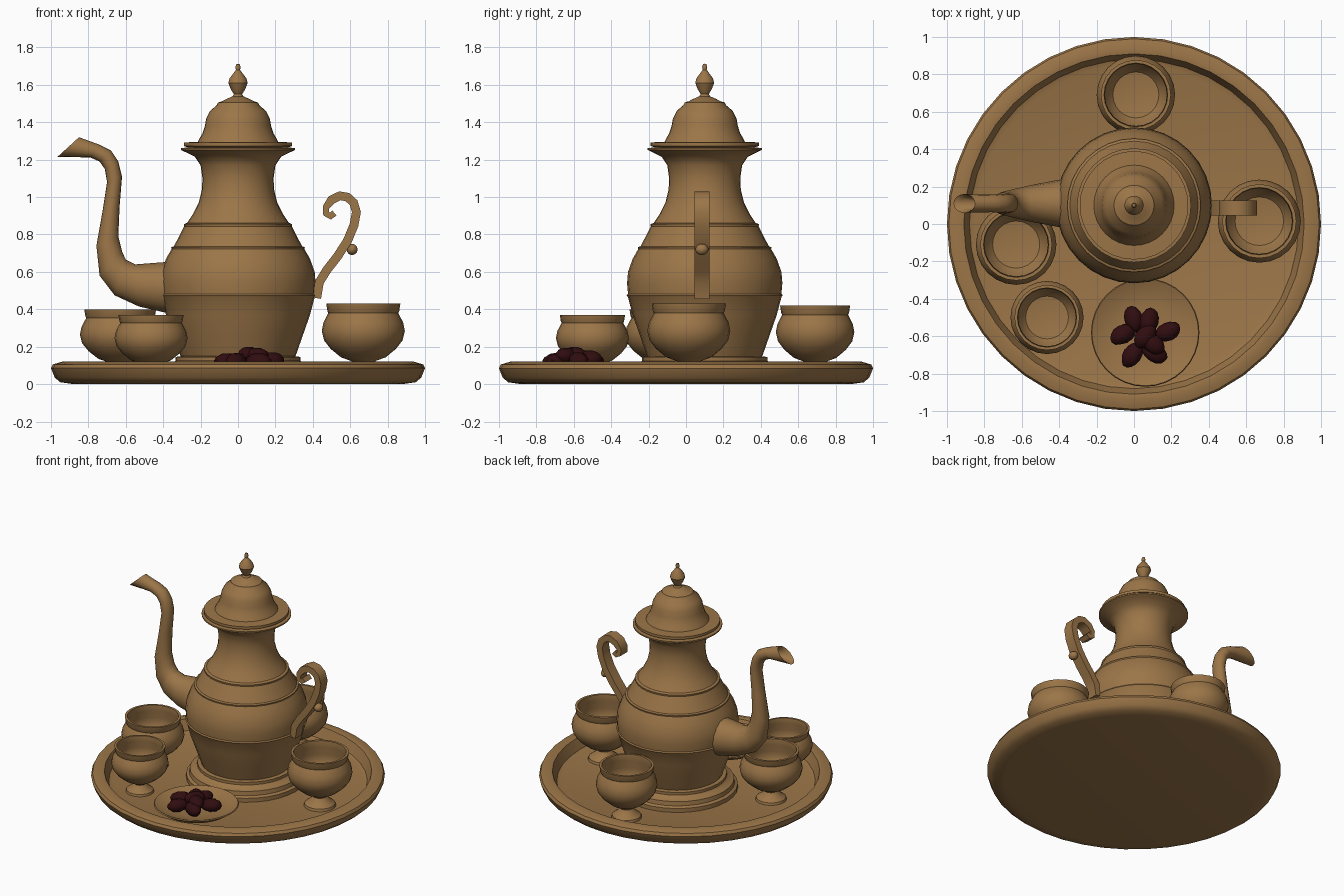
import bpy, bmesh, math, random
from mathutils import Vector, Matrix

random.seed(4)
if "Cube" in bpy.data.objects:
    bpy.data.objects.remove(bpy.data.objects["Cube"])


def material(name, rgb):
    m = bpy.data.materials.new(name)
    m.use_nodes = True
    m.diffuse_color = (*rgb, 1)
    m.node_tree.nodes["Principled BSDF"].inputs["Base Color"].default_value = (*rgb, 1)
    return m


BRASS = material("aged brass", (0.33, 0.18, 0.065))
MAROON = material("dark maroon", (0.03, 0.004, 0.005))


def finish(bm, name, mat, angle=35):
    bmesh.ops.remove_doubles(bm, verts=bm.verts, dist=1e-5)
    bmesh.ops.recalc_face_normals(bm, faces=bm.faces)
    mesh = bpy.data.meshes.new(name)
    bm.to_mesh(mesh)
    bm.free()
    mesh.materials.append(mat)
    ob = bpy.data.objects.new(name, mesh)
    bpy.context.collection.objects.link(ob)
    bpy.ops.object.select_all(action='DESELECT')
    ob.select_set(True)
    bpy.context.view_layer.objects.active = ob
    bpy.ops.object.shade_smooth_by_angle(angle=math.radians(angle))
    return ob


def skin(bm, rings):
    """Join equal rings of points with quads."""
    rows = [[bm.verts.new(p) for p in ring] for ring in rings]
    for a, b in zip(rows, rows[1:]):
        for i in range(len(a)):
            j = (i + 1) % len(a)
            bm.faces.new((a[i], a[j], b[j], b[i]))
    return rows


def lathe(name, profile, x=0, y=0, scale=1, sides=32):
    """Turn a list of (radius, height) about a vertical axis."""
    bm = bmesh.new()
    turns = [2 * math.pi * i / sides for i in range(sides)]
    skin(bm, [[(x + scale * r * math.cos(t), y + scale * r * math.sin(t), z)
               for t in turns] for r, z in profile])
    return finish(bm, name, BRASS)


def loft(name, sections, y, sides, turn=0.0, grow=1.0):
    """Skin sections given as (upper point, lower point, half width)."""
    bm = bmesh.new()
    rings = []
    for up, low, w in sections:
        mid, half = (Vector(up) + Vector(low)) / 2, (Vector(up) - Vector(low)) / 2
        ring = []
        for i in range(sides):
            t = turn + 2 * math.pi * i / sides
            p = mid + half * math.cos(t) * grow
            ring.append((p.x, y + w * math.sin(t) * grow, p.y))
        rings.append(ring)
    rows = skin(bm, rings)
    bm.faces.new(rows[0])
    bm.faces.new(rows[-1])
    return finish(bm, name, BRASS, 40)


# Round tray with a raised rim
lathe("tray", [(0, 0), (.88, 0), (.95, .01), (.98, .035), (1, .085), (.99, .105),
               (.94, .12), (.91, .115), (.90, .09), (.88, .04), (.85, .03), (0, .03)],
      sides=40)

# Pot: stepped foot, banded belly and flared neck
POT_Y = .1
lathe("pot_foot", [(0, .025), (.41, .025), (.41, .06), (.39, .07), (.385, .10),
                   (.35, .11), (.335, .125), (.335, .145), (.30, .15), (0, .15)], y=POT_Y)
lathe("pot_body", [(0, .13), (.30, .13), (.315, .17), (.35, .27), (.385, .37), (.41, .465),
                   (.417, .475), (.41, .483), (.415, .54), (.41, .60), (.385, .67),
                   (.355, .722), (.357, .732), (.343, .737), (.315, .79), (.288, .843),
                   (.290, .855), (.272, .862), (.24, .91), (.21, .97), (.193, 1.04),
                   (.19, 1.1), (.20, 1.17), (.23, 1.215), (.28, 1.24), (.305, 1.252),
                   (.305, 1.262), (.27, 1.265), (0, 1.265)], y=POT_Y)

# Domed lid with a pointed finial
lathe("pot_lid", [(0, 1.26), (.25, 1.26), (.29, 1.273), (.29, 1.292), (.215, 1.295),
                  (.205, 1.315), (.19, 1.34), (.177, 1.38), (.17, 1.42), (.15, 1.46),
                  (.115, 1.49), (.107, 1.505), (.085, 1.512), (.06, 1.525), (.03, 1.538),
                  (0, 1.54)], y=POT_Y)
lathe("lid_finial", [(0, 1.52), (.035, 1.53), (.022, 1.55), (.038, 1.575), (.052, 1.61),
                     (.045, 1.635), (.022, 1.665), (.011, 1.68), (.014, 1.695),
                     (.009, 1.71), (0, 1.713)], y=POT_Y, sides=14)

# Swan-neck spout with a beaked, hollow mouth
loft("spout", [((-.30, .66), (-.30, .36), .14),
               ((-.42, .65), (-.40, .385), .125),
               ((-.55, .64), (-.53, .415), .10),
               ((-.60, .665), (-.66, .475), .08),
               ((-.62, .71), (-.74, .58), .067),
               ((-.64, .79), (-.757, .74), .06),
               ((-.633, .95), (-.725, .92), .052),
               ((-.62, 1.11), (-.70, 1.08), .05),
               ((-.64, 1.19), (-.712, 1.15), .05),
               ((-.68, 1.25), (-.74, 1.19), .048),
               ((-.74, 1.28), (-.79, 1.212), .047),
               ((-.85, 1.32), (-.965, 1.215), .05),
               ((-.84, 1.305), (-.93, 1.222), .038),
               ((-.80, 1.275), (-.84, 1.235), .025)], y=.11, sides=16)

# Scrolled flat-band handle
path = [Vector(p) for p in [
    (.42, .46), (.435, .545), (.475, .61), (.53, .68), (.585, .765), (.62, .85), (.633, .92),
    (.618, .97), (.585, 1.0), (.545, 1.007), (.50, .985), (.47, .945), (.472, .91),
    (.495, .898), (.515, .915)]]
sections = []
for i, p in enumerate(path):
    d = (path[min(i + 1, len(path) - 1)] - path[max(i - 1, 0)]).normalized()
    n = Vector((-d.y, d.x)) * (.024 if i < 11 else .018)
    sections.append((p + n, p - n, .04))
loft("handle", sections, y=.085, sides=4, turn=math.pi / 4, grow=math.sqrt(2))


def ellipsoid(name, place, size, turn, mat, bumps=0.0):
    bm = bmesh.new()
    bmesh.ops.create_uvsphere(bm, u_segments=14, v_segments=9, radius=1)
    for v in bm.verts:
        v.co *= 1 + random.uniform(-bumps, bumps)
    bm.transform(Matrix.Translation(place) @ Matrix.Rotation(turn, 4, 'Z')
                 @ Matrix.Diagonal((*size, 1)))
    return finish(bm, name, mat, 40)


ellipsoid("handle_thumb_scroll", (.61, .085, .72), (.03, .035, .03), 0, BRASS)

# Footed cups: position, size and rim height
CUP = [(0, .0), (.11, .0), (.105, .02), (.065, .05), (.05, .075), (.065, .095), (.12, .115),
       (.175, .16), (.21, .205), (.222, .255), (.213, .30), (.195, .335), (.187, .35),
       (.192, .36), (.198, .40), (.18, .40), (.175, .355), (.195, .29), (.185, .22),
       (.13, .155), (0, .135)]
cups = {"left": (.67, .015, 1, .43), "right": (-.63, -.11, .97, .40),
        "front": (-.465, -.50, .88, .37), "back": (.01, .69, .945, .42)}
for side, (x, y, s, top) in cups.items():
    lathe(side + "_cup", [(r, .028 + z / .40 * (top - .028)) for r, z in CUP],
          x, y, s, sides=24)

# Shallow saucer holding a pile of dried fruit
lathe("saucer", [(0, .028), (.15, .028), (.16, .04), (.23, .065), (.29, .105), (.285, .112),
                 (.22, .085), (.14, .075), (0, .075)], x=.06, y=-.58)
fruits = [(0, -.51, .12, 1.9), (.08, -.52, .135, 1.3), (.18, -.575, .125, .4),
          (-.06, -.59, .12, .5), (-.01, -.70, .12, 1.0), (.11, -.69, .12, -.5),
          (.06, -.60, .155, .9), (.10, -.64, .15, -.7)]
for i, (x, y, z, a) in enumerate(fruits):
    ellipsoid(f"dried_fruit_{i + 1}", (x, y, z), (.073, .05, .045), a, MAROON, .05)
